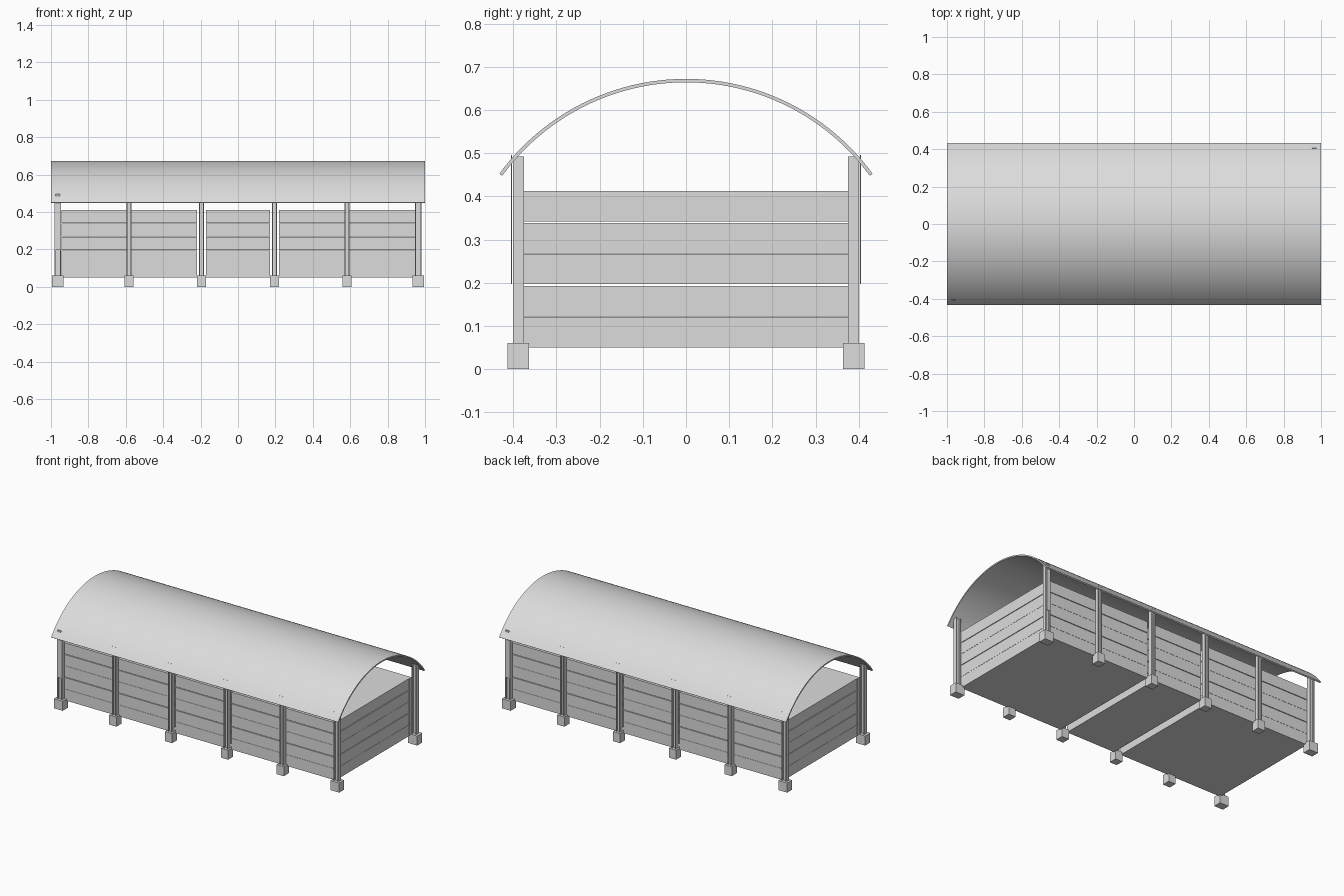
import bpy
import math

old = bpy.data.objects.get("Cube")
if old:
    bpy.data.objects.remove(old, do_unlink=True)

grey = bpy.data.materials.new("light_grey")
grey.use_nodes = True
COLOUR = (0.72, 0.72, 0.72, 1)
grey.diffuse_color = COLOUR
grey.node_tree.nodes["Principled BSDF"].inputs["Base Color"].default_value = COLOUR


def build(name, verts, faces):
    mesh = bpy.data.meshes.new(name)
    mesh.from_pydata(verts, [], faces)
    mesh.materials.append(grey)
    obj = bpy.data.objects.new(name, mesh)
    bpy.context.collection.objects.link(obj)
    return obj


def boxes(name, spans):
    """One object made of axis-aligned boxes ((x0, x1), (y0, y1), (z0, z1))."""
    verts, faces = [], []
    for xs, ys, zs in spans:
        n = len(verts)
        verts += [(x, y, z) for x in xs for y in ys for z in zs]
        for a, b, c, d in ((0, 1, 3, 2), (4, 6, 7, 5), (0, 4, 5, 1),
                           (2, 3, 7, 6), (0, 2, 6, 4), (1, 5, 7, 3)):
            faces.append((n + a, n + b, n + c, n + d))
    return build(name, verts, faces)


def around(centre, half):
    return (centre - half, centre + half)


# Curved roof sheet: an extruded circular arc
def roof(radius=0.5345, top=0.672, half_span=0.432, thick=0.008, steps=48):
    limit = math.asin(half_span / radius)
    angles = [-limit + 2 * limit * i / steps for i in range(steps + 1)]
    ring = [(r * math.sin(a), top - radius + r * math.cos(a))
            for r, seq in ((radius, angles), (radius - thick, angles[::-1])) for a in seq]
    n = len(ring)
    verts = [(x, y, z) for x in (-1, 1) for y, z in ring]
    faces = [(i, n + i, n + (i + 1) % n, (i + 1) % n) for i in range(n)]
    for i in range(steps):
        j = n - 1 - i
        faces.append((i, i + 1, j - 1, j))
        faces.append((n + j, n + j - 1, n + i + 1, n + i))
    obj = build("curved_roof", verts, faces)
    bpy.ops.object.select_all(action='DESELECT')
    obj.select_set(True)
    bpy.context.view_layer.objects.active = obj
    bpy.ops.object.shade_smooth_by_angle(angle=math.radians(30))


roof()

# Posts with an H section, each on a square footing
for side, label in ((-1, "front"), (1, "back")):
    y = side * 0.388
    for i, x in enumerate((-0.963, -0.583, -0.195, 0.195, 0.583, 0.963)):
        half = 0.017 if abs(x) > 0.9 else 0.014
        zs = (0.06, 0.492)
        boxes(f"{label}_post_{i + 1}", [
            (around(x - half + 0.003, 0.003), around(y, 0.0125), zs),
            (around(x + half - 0.003, 0.003), around(y, 0.0125), zs),
            (around(x, half - 0.006), around(y, 0.003), zs)])
        foot = 0.031 if abs(x) > 0.9 else 0.025
        boxes(f"{label}_footing_{i + 1}", [(around(x, foot), around(y, 0.025), (0, 0.06))])

    # Thin upright strip at one corner of each long side
    boxes(f"{label}_corner_strip",
          [(around(side * 0.963, 0.012), around(side * 0.404, 0.0015), (0.197, 0.496))])

# Three closed bins of stacked boards with narrow gaps
LAYERS = ((0.05, 0.121), (0.122, 0.193), (0.197, 0.267), (0.268, 0.338), (0.342, 0.412))
WALL = 0.022
DEPTH = 0.377
for name, x0, x1 in (("right_bin", -0.945, -0.218),
                     ("middle_bin", -0.172, 0.172),
                     ("left_bin", 0.218, 0.945)):
    boards = []
    for zs in LAYERS:
        for s in (-1, 1):
            ys = sorted((s * DEPTH, s * (DEPTH - WALL)))
            boards.append(((x0, x1), ys, zs))
        for xs in ((x0 + 0.001, x0 + WALL), (x1 - WALL, x1 - 0.001)):
            boards.append((xs, (WALL - DEPTH, DEPTH - WALL), zs))
    boxes(name + "_boards", boards)
    inner = ((x0 + WALL, x1 - WALL), (WALL - DEPTH, DEPTH - WALL))
    boxes(name + "_floor", [(*inner, (0.05, 0.07))])
    boxes(name + "_lid", [(*inner, (0.392, 0.412))])
